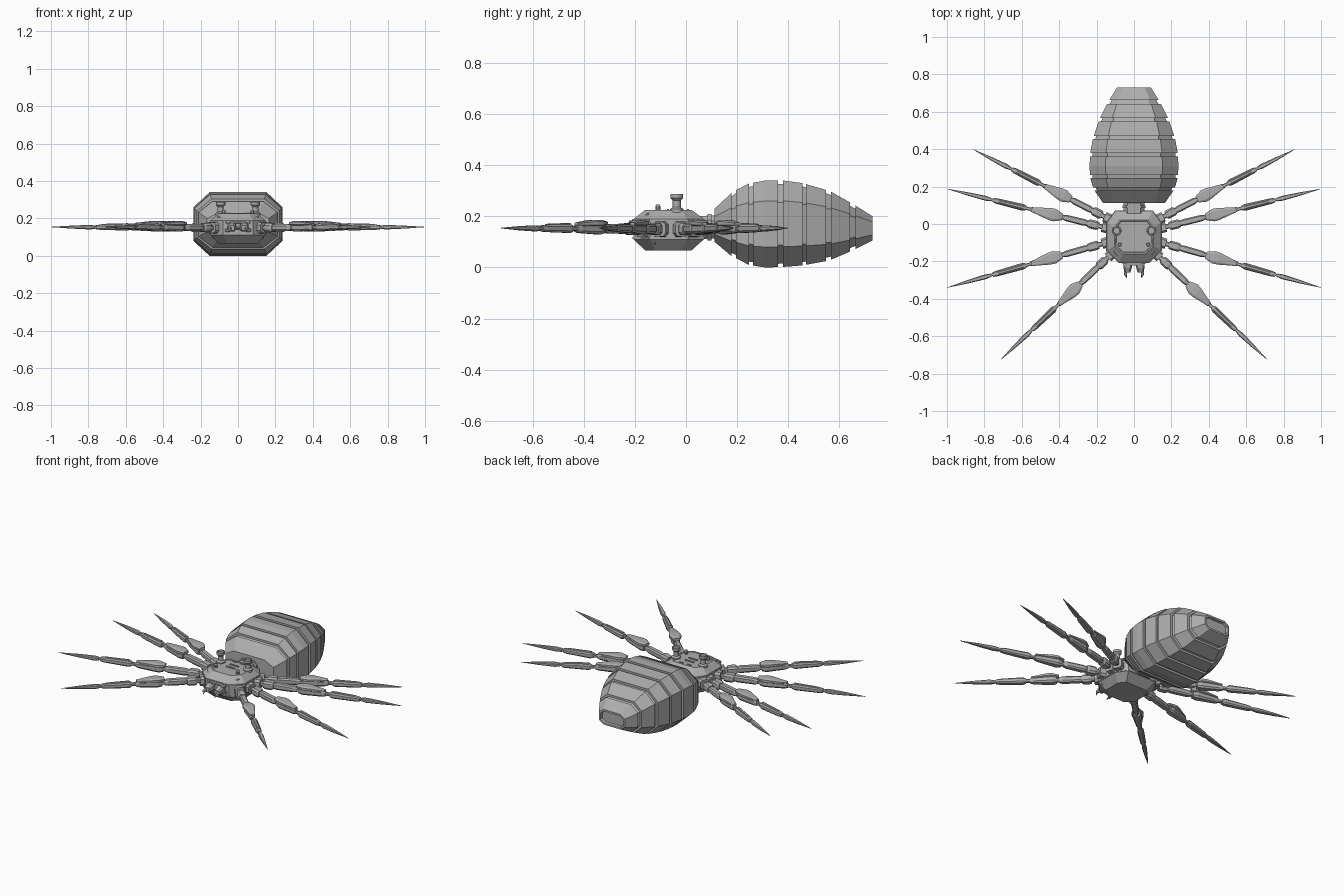
import bpy, bmesh, math
from mathutils import Vector

cube = bpy.data.objects.get("Cube")
if cube:
    bpy.data.objects.remove(cube, do_unlink=True)

metal = bpy.data.materials.new("grey metal")
metal.use_nodes = True
GREY = (0.42, 0.42, 0.42, 1)
metal.diffuse_color = GREY
metal.node_tree.nodes["Principled BSDF"].inputs["Base Color"].default_value = GREY

UP = Vector((0, 0, 1))


def finish(name, bm):
    bmesh.ops.recalc_face_normals(bm, faces=bm.faces)
    mesh = bpy.data.meshes.new(name)
    bm.to_mesh(mesh)
    bm.free()
    mesh.materials.append(metal)
    obj = bpy.data.objects.new(name, mesh)
    bpy.context.collection.objects.link(obj)
    return obj


def loft(name, rings, recess=0.0, depth=0.0):
    """Skin a list of equal rings, cap both ends, optionally sink the last cap."""
    bm = bmesh.new()
    loops = [[bm.verts.new(p) for p in ring] for ring in rings]
    n = len(loops[0])
    for a, b in zip(loops, loops[1:]):
        for i in range(n):
            bm.faces.new((a[i], a[(i + 1) % n], b[(i + 1) % n], b[i]))
    bm.faces.new(loops[0])
    cap = bm.faces.new(loops[-1])
    if recess:
        bmesh.ops.recalc_face_normals(bm, faces=bm.faces)
        bmesh.ops.inset_region(bm, faces=[cap], thickness=recess)
        bmesh.ops.inset_region(bm, faces=[cap], thickness=0.003, depth=-depth)
    return finish(name, bm)


def octagon(origin, side, hw, hh, cx=0.36, cz=0.47):
    """Chamfered rectangle spanned by a sideways direction and the vertical."""
    a, b = hw * (1 - cx), hh * (1 - cz)
    pts = [(a, hh), (hw, b), (hw, -b), (a, -hh), (-a, -hh), (-hw, -b), (-hw, b), (-a, hh)]
    return [origin + side * x + UP * z for x, z in pts]


def tube(name, side, spans, **kw):
    """Loft of octagons: (origin, half width, half height)."""
    return loft(name, [octagon(Vector(o), side, w, h) for o, w, h in spans], **kw)


def lathe(name, x, y, profile, sides=16):
    rings = [[(x + r * math.cos(math.tau * i / sides), y + r * math.sin(math.tau * i / sides), z)
              for i in range(sides)] for r, z in profile]
    return loft(name, rings)


X = Vector((1, 0, 0))

# Abdomen: armour bands separated by narrow grooves
stations = [  # y, half width, bottom, top
    (0.112, 0.165, 0.10, 0.23), (0.176, 0.21, 0.045, 0.29),
    (0.198, 0.22, 0.035, 0.305), (0.246, 0.234, 0.01, 0.328),
    (0.31, 0.238, 0.0, 0.34), (0.38, 0.234, 0.002, 0.34),
    (0.455, 0.22, 0.008, 0.33), (0.56, 0.185, 0.027, 0.30),
    (0.655, 0.137, 0.068, 0.247), (0.73, 0.09, 0.106, 0.20)]


def abdomen_ring(y, shrink=0.0):
    for a, b in zip(stations, stations[1:]):
        if y <= b[0]:
            t = (y - a[0]) / (b[0] - a[0])
            w, lo, hi = (a[k] + (b[k] - a[k]) * t for k in (1, 2, 3))
            break
    return (0, y, (lo + hi) / 2), w - shrink, (hi - lo) / 2 - shrink


bands = [(0.112, 0.178), (0.196, 0.246), (0.262, 0.31, 0.36), (0.38, 0.455),
         (0.47, 0.547), (0.567, 0.642), (0.662, 0.73)]
spans = []
for k, band in enumerate(bands):
    if k:
        spans.append(abdomen_ring(band[0], 0.013))
    spans += [abdomen_ring(y) for y in band]
    if k < len(bands) - 1:
        spans.append(abdomen_ring(band[-1], 0.013))
tube("abdomen", X, spans, recess=0.012, depth=0.015)

# Waist between abdomen and body
tube("waist", X, [((0, 0.04, 0.155), 0.055, 0.045), ((0, 0.13, 0.16), 0.055, 0.045)])
tube("waist_collar", X, [((0, 0.085, 0.157), 0.062, 0.052), ((0, 0.1, 0.158), 0.062, 0.052)])


# Body: faceted shell, octagonal in plan with sloping top and bottom
def plan(z, hx, front, back, fx, bx, cut):
    half = [(fx, front), (hx, front + cut), (hx, back - cut), (bx, back)]
    return [(x, y, z) for x, y in half] + [(-x, y, z) for x, y in reversed(half)]


wide = dict(hx=0.145, front=-0.205, back=0.07, fx=0.08, bx=0.1, cut=0.065)
narrow = dict(hx=0.105, front=-0.16, back=0.022, fx=0.06, bx=0.075, cut=0.04)
loft("body", [plan(0.067, **narrow), plan(0.11, **wide), plan(0.19, **wide),
              plan(0.225, **narrow)], recess=0.008, depth=0.003)
rim = dict(wide, hx=0.149, front=-0.209, back=0.073)
for label, z in (("lower", 0.112), ("upper", 0.182)):
    loft(label + "_body_rim", [plan(z, **rim), plan(z + 0.007, **rim)])


def box(name, x, y, z, sx, sy, sz):
    bm = bmesh.new()
    bmesh.ops.create_cube(bm, size=1)
    for v in bm.verts:
        v.co = (x + v.co.x * sx, y + v.co.y * sy, z + v.co.z * sz)
    return finish(name, bm)


# Vents on the back of the body
for k, y in enumerate((-0.035, -0.07)):
    box(f"vent_{k}", 0, y, 0.224, 0.06, 0.008, 0.008)

for s, label in ((1, "left"), (-1, "right")):
    box("short_vent_" + label, s * 0.028, 0.008, 0.224, 0.025, 0.008, 0.008)
    # Chimneys and small studs
    lathe("chimney_" + label, s * 0.093, -0.036,
          [(0.026, 0.215), (0.026, 0.228), (0.016, 0.236), (0.016, 0.262),
           (0.025, 0.272), (0.025, 0.287), (0.019, 0.287), (0.017, 0.28)])
    lathe("stud_" + label, s * 0.076, -0.11,
          [(0.01, 0.215), (0.01, 0.24), (0.007, 0.246)], 10)
    # Jaws with pointed fangs
    tube("jaw_" + label, X, [((s * 0.034, -0.19, 0.155), 0.022, 0.026),
                             ((s * 0.034, -0.235, 0.152), 0.022, 0.022),
                             ((s * 0.036, -0.258, 0.148), 0.016, 0.014)])
    tube("fang_" + label, X, [((s * 0.042, -0.245, 0.148), 0.009, 0.011),
                              ((s * 0.046, -0.272, 0.142), 0.007, 0.008),
                              ((s * 0.038, -0.288, 0.132), 0.001, 0.001)])
    # Diagonal struts on the face
    tube("cheek_strut_" + label, X, [((s * 0.125, -0.12, 0.1), 0.013, 0.01),
                                     ((s * 0.05, -0.212, 0.14), 0.013, 0.01)])
    tube("brow_strut_" + label, X, [((s * 0.1, -0.145, 0.207), 0.012, 0.008),
                                    ((s * 0.05, -0.212, 0.178), 0.012, 0.008)])
tube("mouth", X, [((0, -0.19, 0.163), 0.058, 0.024), ((0, -0.222, 0.163), 0.055, 0.02)],
     recess=0.007, depth=0.012)

# Legs: segments as (fraction along leg, half width, half height, rise)
SEGMENTS = {
    "socket": [(-0.04, 0.03, 0.032, 0), (0.025, 0.027, 0.028, 0)],
    "hip_pin": [(0.02, 0.013, 0.013, 0), (0.06, 0.013, 0.013, 0)],
    "coxa": [(0.045, 0.02, 0.02, 0), (0.06, 0.024, 0.024, 0),
             (0.10, 0.024, 0.024, 0), (0.115, 0.019, 0.019, 0)],
    "thigh": [(0.11, 0.014, 0.015, 0), (0.14, 0.018, 0.019, 0),
              (0.25, 0.017, 0.018, 0), (0.275, 0.012, 0.014, 0)],
    "knee_pin": [(0.26, 0.011, 0.011, 0), (0.33, 0.011, 0.011, 0)],
    "knee": [(0.29, 0.018, 0.018, 0), (0.32, 0.025, 0.022, 0),
             (0.45, 0.016, 0.017, 0), (0.475, 0.012, 0.013, 0)],
    "knee_armour": [(0.275, 0.018, 0.008, 0.022), (0.325, 0.034, 0.013, 0.022),
                    (0.36, 0.032, 0.013, 0.022), (0.47, 0.012, 0.006, 0.018)],
    "shin_pin": [(0.46, 0.009, 0.009, 0), (0.53, 0.009, 0.009, 0)],
    "shin": [(0.505, 0.013, 0.013, 0), (0.525, 0.018, 0.017, 0),
             (0.69, 0.015, 0.014, 0), (0.715, 0.011, 0.011, 0)],
    "shin_plate": [(0.52, 0.009, 0.005, 0.017), (0.68, 0.007, 0.004, 0.014)],
    "foot_pin": [(0.70, 0.007, 0.007, 0), (0.75, 0.007, 0.007, 0)],
    "foot_spike": [(0.725, 0.009, 0.009, 0), (0.76, 0.013, 0.012, 0),
                   (0.87, 0.009, 0.008, 0), (1.0, 0.001, 0.001, 0)],
}
LEGS = {
    "front": ((0.125, -0.165), (0.712, -0.725)),
    "front_middle": ((0.15, -0.1), (0.999, -0.34)),
    "rear_middle": ((0.15, -0.02), (0.995, 0.187)),
    "rear": ((0.14, 0.03), (0.858, 0.398)),
}
for place, (hip, tip) in LEGS.items():
    for s, label in ((1, "left"), (-1, "right")):
        start = Vector((s * hip[0], hip[1], 0.15))
        end = Vector((s * tip[0], tip[1], 0.154))
        along = end - start
        side = along.cross(UP).normalized()
        for part, shape in SEGMENTS.items():
            tube(f"{place}_{label}_{part}", side,
                 [(start + along * t + UP * rise, w, h) for t, w, h, rise in shape])
